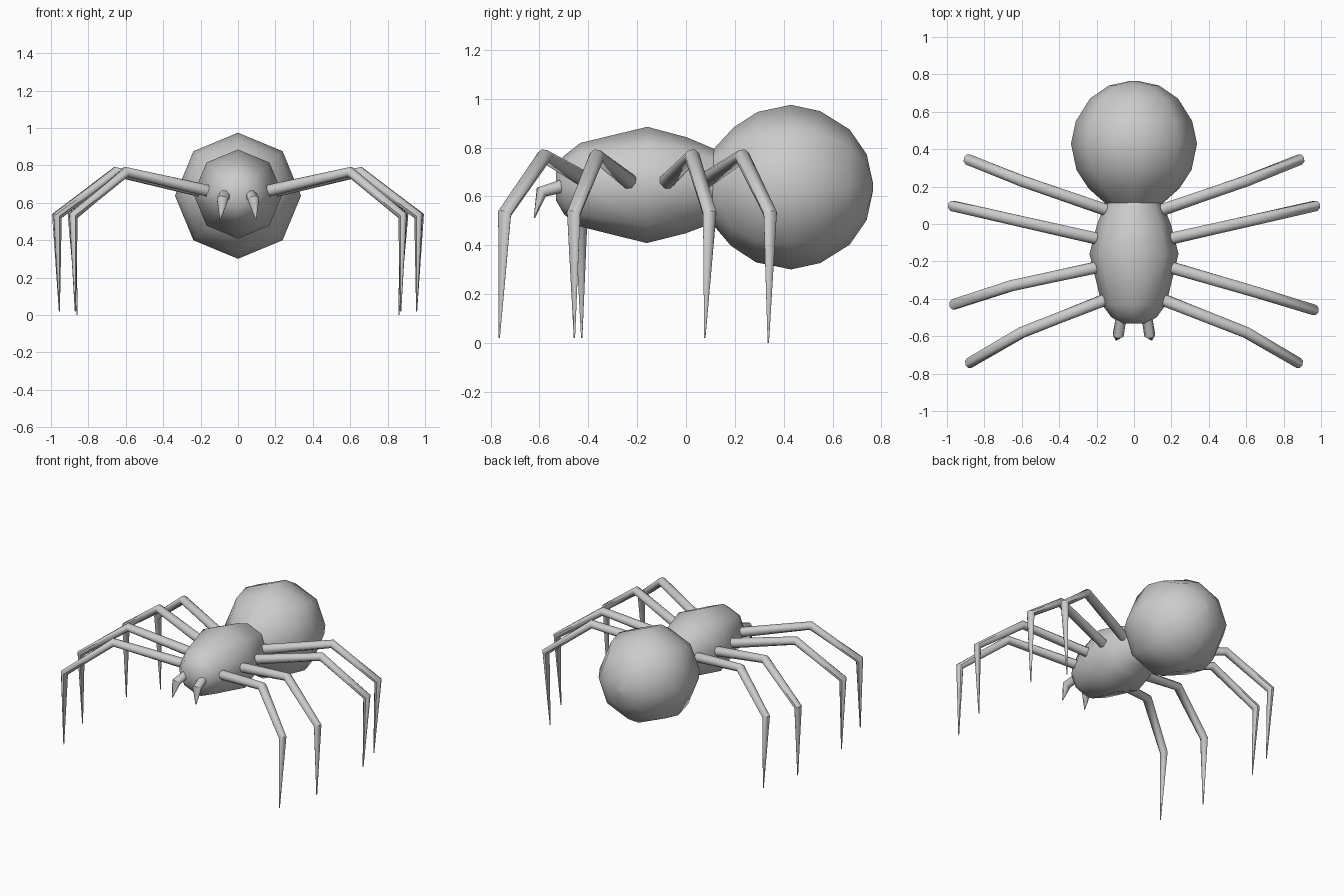
import bpy, bmesh, math
from mathutils import Vector

if "Cube" in bpy.data.objects:
    bpy.data.objects.remove(bpy.data.objects["Cube"])


def sweep(name, path, radii, sides, up, phase=0.0, angle=40):
    """Loft polygon rings along a path, mitred at each bend, with closed ends."""
    pts = [Vector(p) for p in path]
    bm = bmesh.new()
    rings = []
    for i, (p, r) in enumerate(zip(pts, radii)):
        before = (p - pts[i - 1]).normalized() if i else None
        after = (pts[i + 1] - p).normalized() if i < len(pts) - 1 else None
        d = ((before or after) + (after or before)).normalized()
        side = d.cross(Vector(up)).normalized()
        top = side.cross(d)
        stretch = 1 / max(0.6, d.dot(before or after))
        rings.append([bm.verts.new(p + r * (math.cos(a) * top * stretch + math.sin(a) * side))
                      for a in (phase + math.tau * k / sides for k in range(sides))])
    for a, b in zip(rings, rings[1:]):
        for k in range(sides):
            n = (k + 1) % sides
            bm.faces.new((a[k], a[n], b[n], b[k]))
    bm.faces.new(rings[0])
    bm.faces.new(rings[-1])
    bmesh.ops.recalc_face_normals(bm, faces=bm.faces)
    mesh = bpy.data.meshes.new(name)
    bm.to_mesh(mesh)
    bm.free()
    ob = bpy.data.objects.new(name, mesh)
    bpy.context.collection.objects.link(ob)
    bpy.ops.object.select_all(action='DESELECT')
    bpy.context.view_layer.objects.active = ob
    ob.select_set(True)
    bpy.ops.object.shade_smooth_by_angle(angle=math.radians(angle))
    return ob


# Head, waist and abdomen: one eight-sided turned form along y (y, radius, centre z)
profile = [(-0.533, 0.06, 0.645), (-0.50, 0.12, 0.645), (-0.43, 0.172, 0.647),
           (-0.16, 0.238, 0.647), (0.0, 0.197, 0.645), (0.11, 0.153, 0.642),
           (0.19, 0.243, 0.64), (0.29, 0.308, 0.638), (0.43, 0.337, 0.638),
           (0.55, 0.311, 0.638), (0.67, 0.236, 0.638), (0.74, 0.135, 0.638),
           (0.765, 0.02, 0.638)]
sweep("body", [(0, y, z) for y, r, z in profile], [r for y, r, z in profile],
      8, (0, 0, 1), angle=60)

# Legs: hip, knee, ankle, tip; the second pair differs slightly left to right
legs = {
    "front_leg": [(0.155, -0.405, 0.663), (0.60, -0.58, 0.765), (0.88, -0.743, 0.53), (0.87, -0.765, 0.02)],
    "second_leg": [(0.19, -0.23, 0.66), (0.655, -0.365, 0.765), (0.965, -0.46, 0.53), (0.955, -0.457, 0.02)],
    "third_leg": [(0.19, -0.08, 0.66), (0.655, 0.025, 0.765), (0.972, 0.097, 0.53), (0.955, 0.077, 0.02)],
    "back_leg": [(0.15, 0.075, 0.663), (0.60, 0.23, 0.765), (0.888, 0.345, 0.53), (0.86, 0.337, 0.0)],
}
left_shift = [0, 0.035, 0.03, 0.03]
for name, path in legs.items():
    for label, s in (("right", 1), ("left", -1)):
        pts = [(s * x, y + (left_shift[i] if s < 0 and name == "second_leg" else 0), z)
               for i, (x, y, z) in enumerate(path)]
        sweep(f"{label}_{name}", pts, [0.034, 0.029, 0.026, 0.003], 8,
              (0, 1, 0), phase=math.pi / 8, angle=50)

# Fangs
for label, s in (("right", 1), ("left", -1)):
    fang = [(0.065, -0.48, 0.65), (0.084, -0.592, 0.618), (0.095, -0.621, 0.512)]
    sweep(f"{label}_fang", [(s * x, y, z) for x, y, z in fang], [0.03, 0.027, 0.003], 8,
          (1, 0, 0), phase=math.pi / 8, angle=50)
